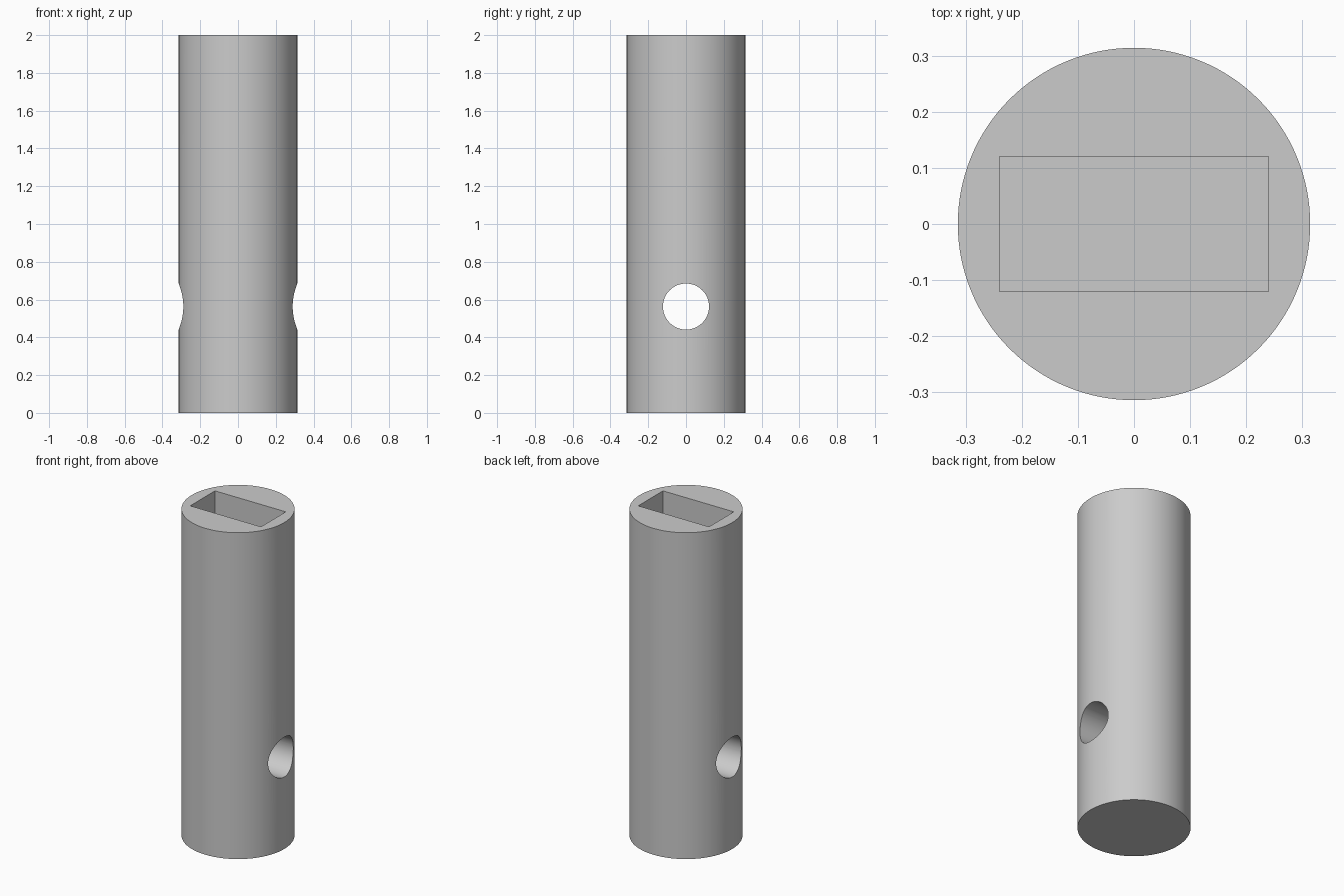
import bpy
import math

if "Cube" in bpy.data.objects:
    bpy.data.objects.remove(bpy.data.objects["Cube"], do_unlink=True)

RADIUS, HEIGHT = 0.314, 2.0
HOLE_RADIUS, HOLE_Z = 0.122, 0.563
SLOT_X, SLOT_Y, SLOT_FLOOR = 0.48, 0.24, 1.0

# Plain grey material
grey = bpy.data.materials.new("light_grey")
grey.use_nodes = True
colour = (0.6, 0.6, 0.6, 1.0)
grey.diffuse_color = colour
for node in grey.node_tree.nodes:
    if node.type == 'BSDF_PRINCIPLED':
        node.inputs["Base Color"].default_value = colour


def cylinder(name, radius, depth, location, rotation=(0, 0, 0), sides=128):
    bpy.ops.mesh.primitive_cylinder_add(vertices=sides, radius=radius, depth=depth,
                                        location=location, rotation=rotation)
    obj = bpy.context.object
    obj.name = name
    obj.data.materials.append(grey)
    return obj


def box(name, size, location):
    bpy.ops.mesh.primitive_cube_add(size=1, location=location)
    obj = bpy.context.object
    obj.name = name
    obj.scale = size
    bpy.ops.object.transform_apply(location=False, rotation=False, scale=True)
    obj.data.materials.append(grey)
    return obj


def cut(target, cutter):
    bpy.ops.object.select_all(action='DESELECT')
    bpy.context.view_layer.objects.active = target
    target.select_set(True)
    mod = target.modifiers.new("cut", 'BOOLEAN')
    mod.operation = 'DIFFERENCE'
    mod.solver = 'EXACT'
    mod.object = cutter
    bpy.ops.object.modifier_apply(modifier=mod.name)
    bpy.data.objects.remove(cutter, do_unlink=True)


# Solid round body
body = cylinder("socket_body", RADIUS, HEIGHT, (0, 0, HEIGHT / 2))

# Cross hole running side to side
cut(body, cylinder("cross_hole_cutter", HOLE_RADIUS, 1.0, (0, 0, HOLE_Z),
                   (0, math.pi / 2, 0), sides=64))

# Rectangular blind slot in the top end
slot_top = HEIGHT + 0.1
cut(body, box("slot_cutter", (SLOT_X, SLOT_Y, slot_top - SLOT_FLOOR),
              (0, 0, (slot_top + SLOT_FLOOR) / 2)))

# Smooth round walls, sharp rims
bpy.context.view_layer.objects.active = body
body.select_set(True)
bpy.ops.object.shade_smooth_by_angle(angle=math.radians(30))
